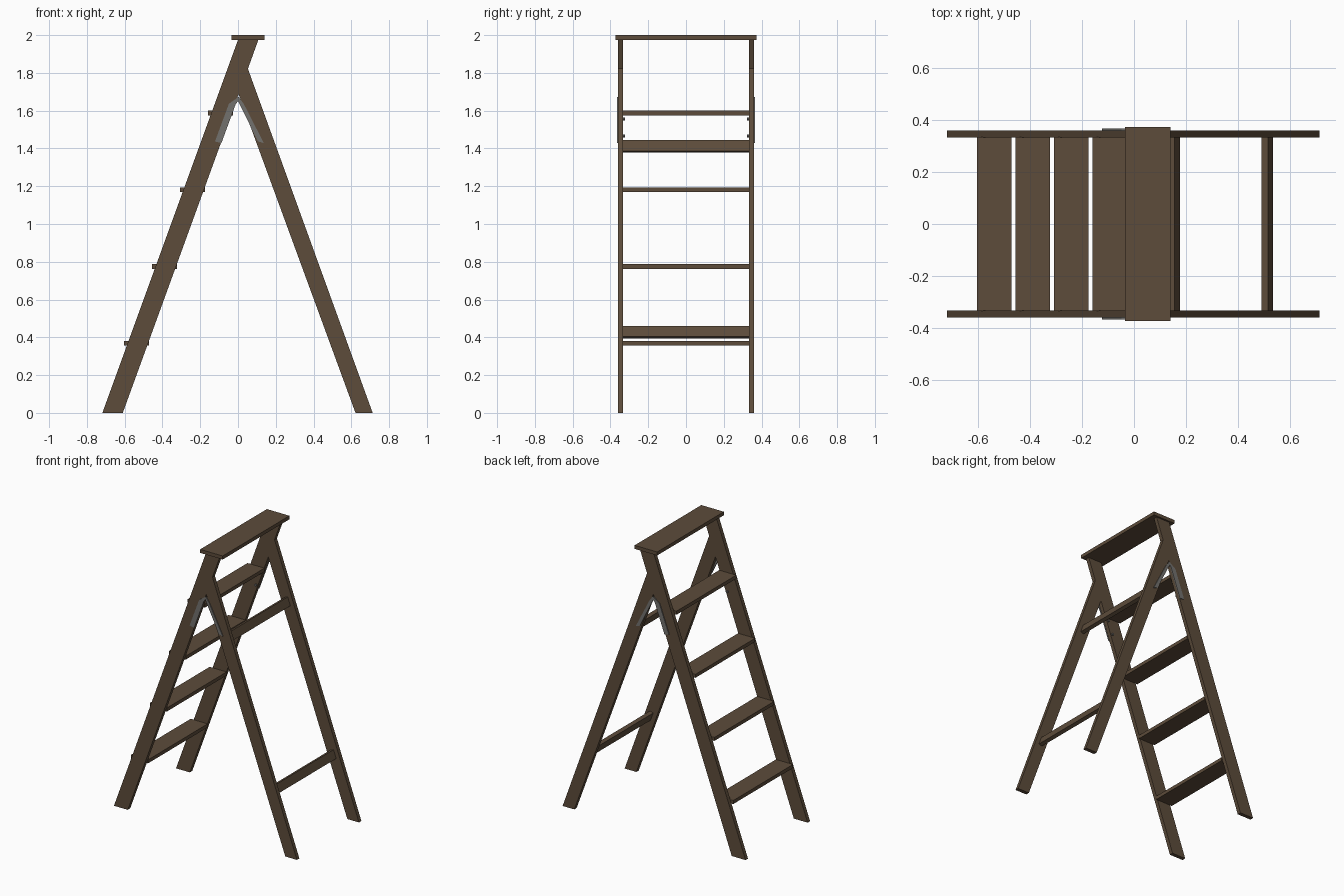
import bpy, bmesh, math
from mathutils import Matrix

if "Cube" in bpy.data.objects:
    bpy.data.objects.remove(bpy.data.objects["Cube"])


def material(name, rgb):
    m = bpy.data.materials.new(name)
    m.diffuse_color = (*rgb, 1)
    m.use_nodes = True
    m.node_tree.nodes["Principled BSDF"].inputs["Base Color"].default_value = m.diffuse_color
    return m


WOOD = material("brown wood", (0.109, 0.072, 0.043))
METAL = material("grey metal", (0.17, 0.165, 0.155))


def finish(name, bm, mat):
    bmesh.ops.recalc_face_normals(bm, faces=bm.faces)
    me = bpy.data.meshes.new(name)
    bm.to_mesh(me)
    bm.free()
    me.materials.append(mat)
    ob = bpy.data.objects.new(name, me)
    bpy.context.collection.objects.link(ob)
    return ob


def plate(name, outline, y0, y1, mat):
    """Extrude an x-z outline along y."""
    bm = bmesh.new()
    face = bm.faces.new([bm.verts.new((x, y0, z)) for x, z in outline])
    geo = bmesh.ops.extrude_face_region(bm, geom=[face])["geom"]
    verts = [g for g in geo if isinstance(g, bmesh.types.BMVert)]
    bmesh.ops.translate(bm, verts=verts, vec=(0, y1 - y0, 0))
    return finish(name, bm, mat)


def box(name, centre, size, mat, tilt=0):
    bm = bmesh.new()
    mtx = (Matrix.Translation(centre) @ Matrix.Rotation(tilt, 4, 'Y')
           @ Matrix.Diagonal((*size, 1)))
    bmesh.ops.create_cube(bm, size=1, matrix=mtx)
    return finish(name, bm, mat)


# Side outlines: the rear leg butts against the front leg's back edge
FRONT = [(-0.718, 0), (-0.61, 0), (0.108, 1.975), (0.0, 1.975)]
REAR = [(0.622, 0), (0.713, 0), (0.052, 1.823), (0.003, 1.688)]
ARM_A = [(-0.122, 1.437), (-0.088, 1.428), (-0.012, 1.635), (0.0, 1.65),
         (0.002, 1.672), (-0.048, 1.637)]
ARM_B = [(0.106, 1.437), (0.137, 1.428), (0.03, 1.637), (0.004, 1.672), (-0.002, 1.655)]

for side, s in (("left", 1), ("right", -1)):
    plate("front_leg_" + side, FRONT, s * 0.333, s * 0.36, WOOD)
    plate("rear_leg_" + side, REAR, s * 0.333, s * 0.36, WOOD)
    # Strap hinge on the outside of the legs
    plate("hinge_front_arm_" + side, ARM_A, s * 0.359, s * 0.366, METAL)
    plate("hinge_rear_arm_" + side, ARM_B, s * 0.359, s * 0.366, METAL)
    # Bolt ends on the inside of the front leg
    for i, (x, z) in enumerate(((-0.058, 1.556), (-0.092, 1.465))):
        bm = bmesh.new()
        bmesh.ops.create_cone(
            bm, cap_ends=True, segments=8, radius1=0.008, radius2=0.008, depth=0.012,
            matrix=Matrix.Translation((x, s * 0.329, z)) @ Matrix.Rotation(math.pi / 2, 4, 'X'))
        finish(f"hinge_bolt_{side}_{i + 1}", bm, METAL)

# Treads
for i in range(4):
    box(f"tread_{i + 1}", (-0.537 + i * 0.148, 0, 0.368 + i * 0.4065),
        (0.133, 0.668, 0.025), WOOD)

# Tilted rails between the rear legs
for name, z in (("lower_rail", 0.428), ("upper_rail", 1.412)):
    box(name, (0.668 - 0.364 * z, 0, z), (0.026, 0.668, 0.061), WOOD, -math.atan(0.364))

# Top board
box("top_board", (0.053, 0, 1.9875), (0.176, 0.745, 0.025), WOOD)
